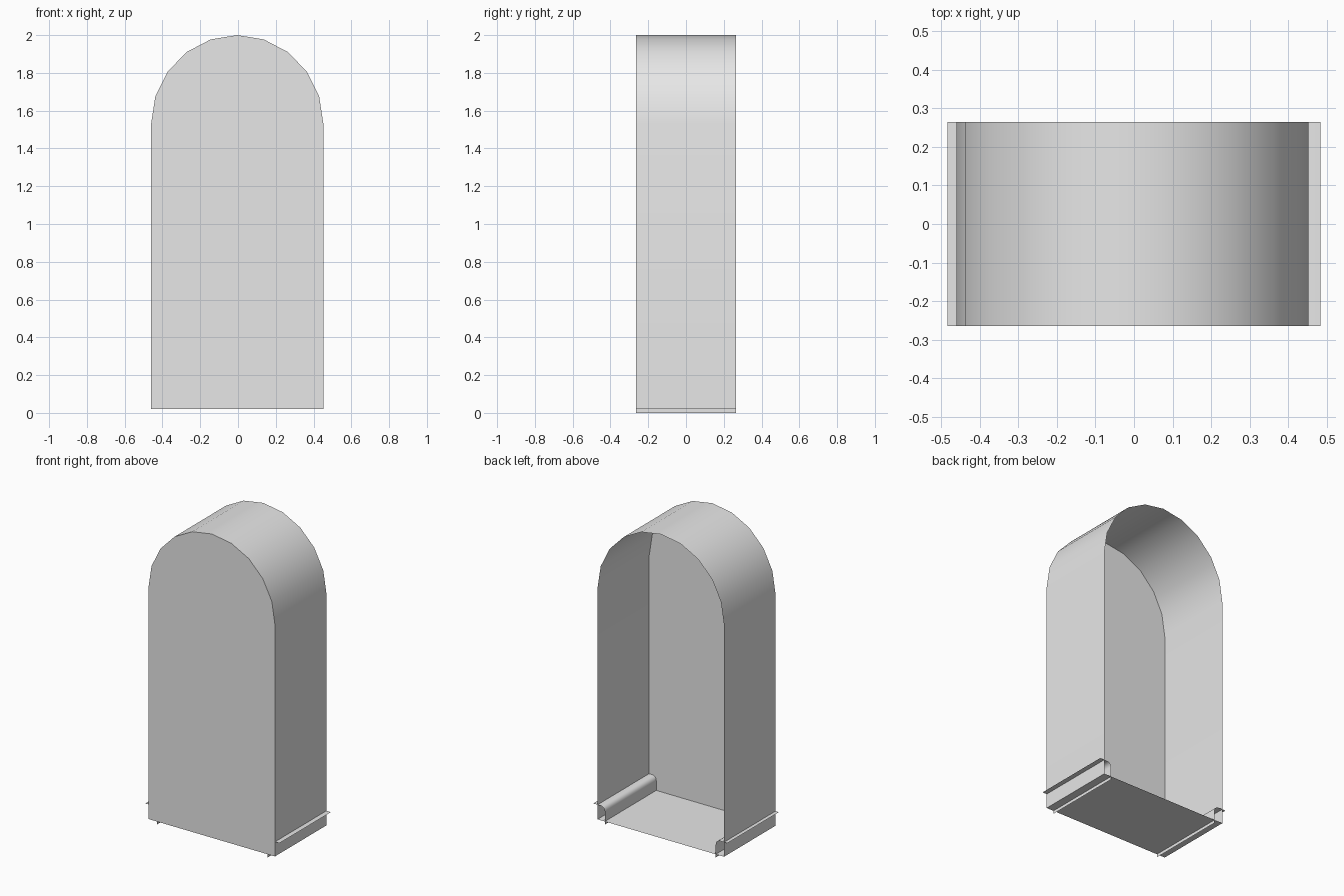
import bpy, bmesh, math

if "Cube" in bpy.data.objects:
    bpy.data.objects.remove(bpy.data.objects["Cube"])

DEPTH = 0.265            # half depth in y
CX, RX = -0.004, 0.456   # arch centre and half width
SPRING, RZ = 1.53, 0.47  # height where the arch starts, arch rise
FLOOR = 0.02

grey = bpy.data.materials.new("light grey")
grey.diffuse_color = (0.8, 0.8, 0.8, 1)
grey.use_nodes = True
grey.node_tree.nodes["Principled BSDF"].inputs["Base Color"].default_value = grey.diffuse_color


def finish(name, bm):
    """Turn a bmesh into a smooth object with sharp corners."""
    mesh = bpy.data.meshes.new(name)
    bm.to_mesh(mesh)
    bm.free()
    mesh.materials.append(grey)
    mesh.shade_smooth()
    mesh.set_sharp_from_angle(angle=math.radians(40))
    ob = bpy.data.objects.new(name, mesh)
    bpy.context.collection.objects.link(ob)
    return ob


def sheet(name, profile):
    """Extrude an open x-z profile through the depth as a thin sheet."""
    bm = bmesh.new()
    front = [bm.verts.new((x, -DEPTH, z)) for x, z in profile]
    back = [bm.verts.new((x, DEPTH, z)) for x, z in profile]
    for i in range(len(profile) - 1):
        bm.faces.new((front[i], front[i + 1], back[i + 1], back[i]))
    return finish(name, bm)


# Arch outline: right wall, ten-sided half round, left wall
arch = [(CX + RX * math.cos(math.pi * i / 10), SPRING + RZ * math.sin(math.pi * i / 10))
        for i in range(11)]
outline = [(CX + RX, FLOOR)] + arch + [(CX - RX, FLOOR)]

# Side walls and rounded roof
sheet("arched_wall", outline)

# Closed front panel (the back stays open)
bm = bmesh.new()
bm.faces.new([bm.verts.new((x, -DEPTH, z)) for x, z in reversed(outline)])
bmesh.ops.recalc_face_normals(bm, faces=bm.faces)
if bm.faces[:][0].normal.y > 0:
    bmesh.ops.reverse_faces(bm, faces=bm.faces)
finish("front_panel", bm)

# Floor
sheet("floor", [(CX - RX, FLOOR), (CX + RX, FLOOR)])

# Bent rails: flat lip through the wall, rounded shoulder, leg down to the ground
R = 0.03
for side, name in ((-1, "left_rail"), (1, "right_rail")):
    bend = [(0.43 - R * math.sin(a), 0.085 + R * math.cos(a))
            for a in (math.pi / 2 * i / 4 for i in range(5))]
    rail = [(0.484, 0.115)] + bend + [(0.40, 0.0)]
    profile = [(side * x, z) for x, z in rail]
    sheet(name, profile if side < 0 else profile[::-1])
